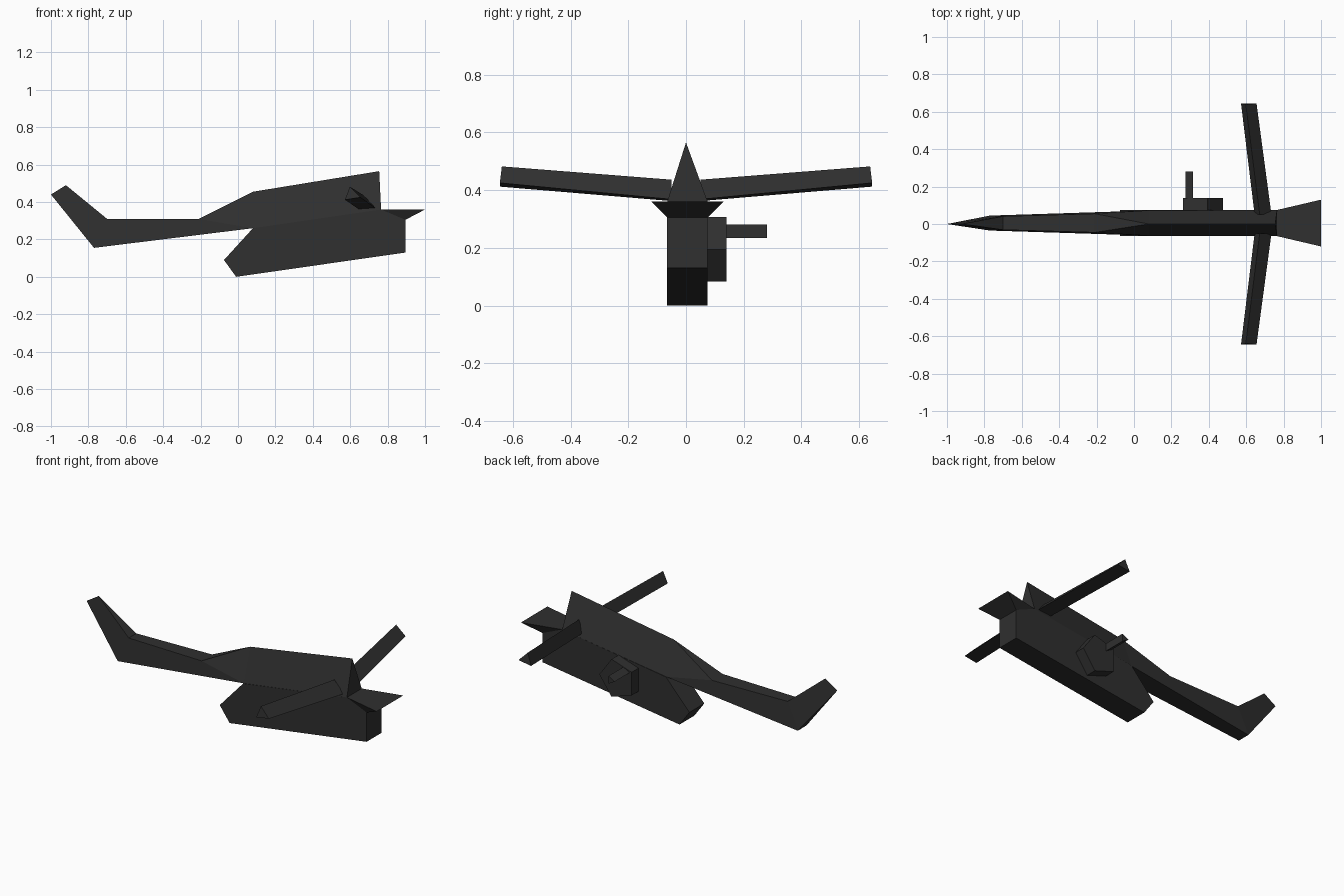
import bpy, bmesh, math

if "Cube" in bpy.data.objects:
    bpy.data.objects.remove(bpy.data.objects["Cube"])

MID = 0.005  # the body sits slightly off centre in y

charcoal = bpy.data.materials.new("charcoal")
charcoal.diffuse_color = (0.029, 0.029, 0.029, 1)
charcoal.use_nodes = True
charcoal.node_tree.nodes["Principled BSDF"].inputs["Base Color"].default_value = charcoal.diffuse_color


def make(name, verts, faces):
    """Flat-shaded mesh object with outward normals."""
    bm = bmesh.new()
    vs = [bm.verts.new(v) for v in verts]
    for f in faces:
        bm.faces.new([vs[i] for i in f])
    bmesh.ops.recalc_face_normals(bm, faces=bm.faces)
    mesh = bpy.data.meshes.new(name)
    bm.to_mesh(mesh)
    bm.free()
    mesh.materials.append(charcoal)
    obj = bpy.data.objects.new(name, mesh)
    bpy.context.collection.objects.link(obj)
    return obj


def loft(name, ring_a, ring_b):
    """Closed solid between two matching rings."""
    n = len(ring_a)
    sides = [(i, (i + 1) % n, n + (i + 1) % n, n + i) for i in range(n)]
    return make(name, ring_a + ring_b,
                sides + [tuple(range(n)), tuple(range(n, 2 * n))])


def ngon_peg(name, sides, radius, x, z, y0, y1, turn=0.0):
    """Low-sided cylinder along y."""
    ring = [(x + radius * math.cos(turn + math.tau * i / sides),
             z + radius * math.sin(turn + math.tau * i / sides))
            for i in range(sides)]
    return loft(name, [(a, y0, b) for a, b in ring], [(a, y1, b) for a, b in ring])


# Lower body: side profile extruded across y
profile = [(-0.075, 0.09), (-0.01, 0.0), (0.895, 0.13), (0.895, 0.305),
           (0.765, 0.36), (0.08, 0.26)]
loft("lower_body", [(x, MID - 0.07, z) for x, z in profile],
     [(x, MID + 0.07, z) for x, z in profile])

# Upper stock: ridge in front, flat-topped neck, pointed upturned tail
centre = [(-1.0, 0.44), (-0.92, 0.49), (0.08, 0.455), (0.755, 0.565)]
pairs = [(-0.77, 0.155, 0.04), (-0.70, 0.31, 0.036), (-0.21, 0.31, 0.05),
         (0.08, 0.26, 0.067), (0.765, 0.36, 0.07)]
verts = [(x, 0.0, z) for x, z in centre]
for x, z, h in pairs:
    verts += [(x, MID - h, z), (x, MID + h, z)]
TIP, TOP, RIDGE, PEAK = range(4)
faces = []
for s in (0, 1):
    heel, neck, rise, belly, nose = (4 + 2 * i + s for i in range(5))
    faces += [(TIP, TOP, neck, heel), (heel, neck, rise, belly),
              (rise, RIDGE, belly), (RIDGE, PEAK, nose, belly)]
faces += [(TOP, 6, 7), (6, 7, 9, 8), (8, 9, RIDGE),      # top
          (TIP, 4, 5), (4, 5, 11, 10), (10, 11, 13, 12),  # underside
          (PEAK, 12, 13)]                                 # front end
make("upper_stock", verts, faces)

# Flared front lip
make("front_lip",
     [(0.765, MID - 0.07, 0.36), (0.765, MID + 0.07, 0.36),
      (1.0, MID + 0.125, 0.36), (1.0, MID - 0.125, 0.36),
      (0.895, MID - 0.07, 0.305), (0.895, MID + 0.07, 0.305)],
     [(0, 1, 2, 3), (0, 3, 4), (1, 2, 5), (2, 3, 4, 5), (0, 1, 5, 4)])

# Swept limbs with triangular section
root = [(0.672, 0.436), (0.645, 0.362), (0.735, 0.368)]
tip = [(0.598, 0.482), (0.572, 0.412), (0.655, 0.425)]
tip_y = (0.638, 0.645, 0.645)
for side, label in ((-1, "front_limb"), (1, "back_limb")):
    loft(label, [(x, side * 0.05, z) for x, z in root],
         [(x, side * y, z) for (x, z), y in zip(tip, tip_y)])

# Side crank: five-sided wheel with a three-sided handle
ngon_peg("crank_wheel", 5, 0.118, 0.357, 0.195, 0.06, 0.14)
ngon_peg("crank_handle", 3, 0.027, 0.302, 0.258, 0.13, 0.28, math.pi)
